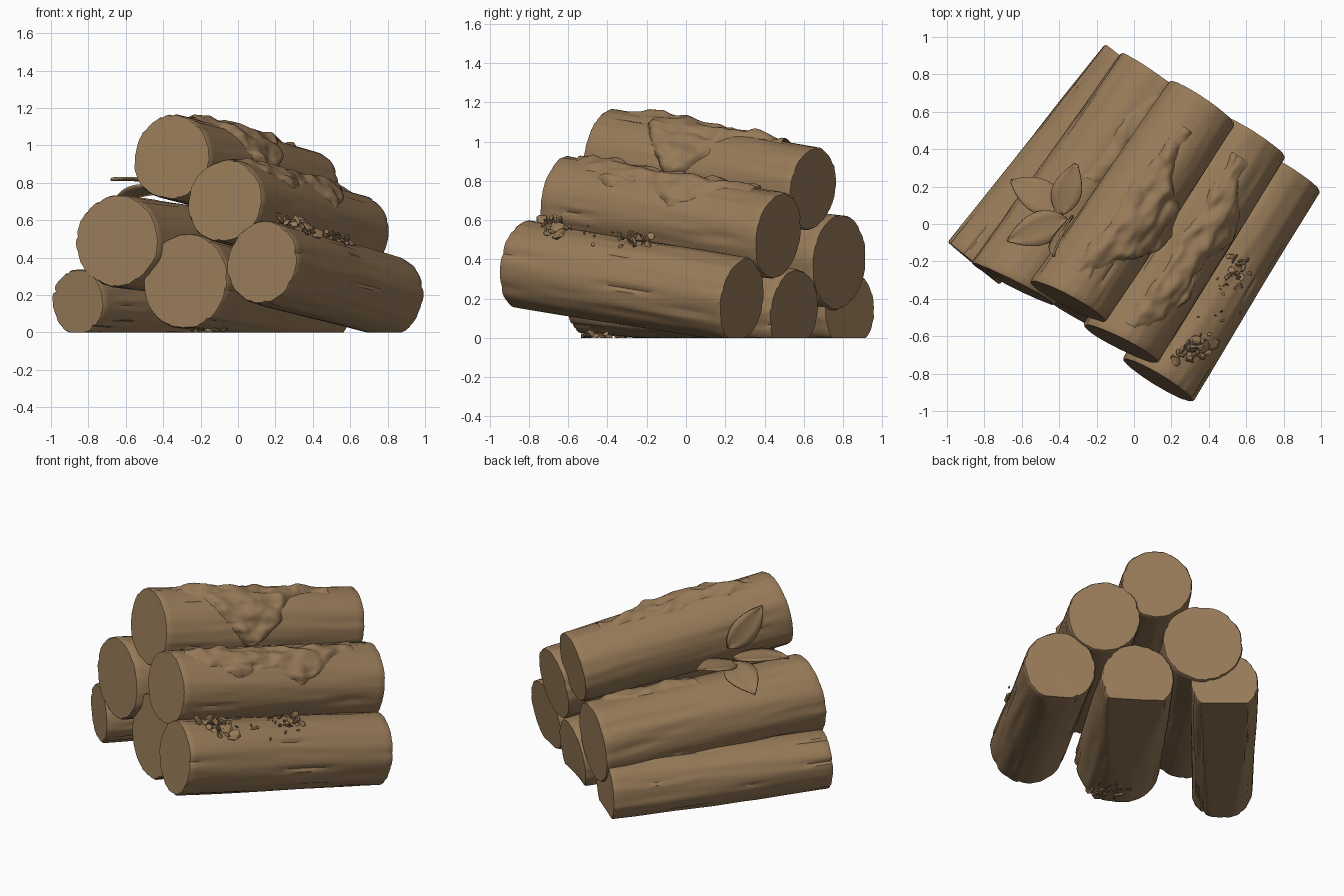
import bpy, bmesh, math, random
from mathutils import Vector, noise

if "Cube" in bpy.data.objects:
    bpy.data.objects.remove(bpy.data.objects["Cube"])

random.seed(4)
wood = bpy.data.materials.new("weathered brown")
wood.diffuse_color = (0.31, 0.195, 0.098, 1)
wood.use_nodes = True
wood.node_tree.nodes["Principled BSDF"].inputs["Base Color"].default_value = wood.diffuse_color


def finish(name, bm, angle=40):
    bmesh.ops.recalc_face_normals(bm, faces=bm.faces)
    me = bpy.data.meshes.new(name)
    bm.to_mesh(me)
    bm.free()
    me.materials.append(wood)
    me.shade_smooth()
    me.set_sharp_from_angle(angle=math.radians(angle))
    ob = bpy.data.objects.new(name, me)
    bpy.context.collection.objects.link(ob)
    return ob


class Log:
    """Tapered log axis with bark relief; phi 90 is up, phi 0 the right side."""
    def __init__(self, a, b, r0, r1, seed, skew=0.0):
        self.a, self.b, self.r0, self.r1, self.seed = Vector(a), Vector(b), r0, r1, seed
        self.skew = skew
        self.d = (self.b - self.a).normalized()
        self.right = Vector((self.d.y, -self.d.x, 0)).normalized()
        self.up = self.right.cross(self.d)

    def point(self, t, phi, off=0.0):
        c, s = math.cos(phi), math.sin(phi)
        k = self.seed * 7.3
        r = self.r0 + (self.r1 - self.r0) * t
        r += 0.008 * noise.noise(Vector((c * 1.3 + k, s * 1.3, t * 1.5)))
        r += 0.006 * noise.noise(Vector((c * 5 + k, s * 5, t * 1.5)))
        n = noise.noise(Vector((c * 9, s * 9 + k, t * 3)))
        r -= 0.010 * max(0, n - 0.25) / 0.4          # bark cracks
        r += off
        p = self.a.lerp(self.b, t) + (self.right * c + self.up * s) * r
        p += self.d * (self.skew * c * (1 - t))      # front end sawn slightly askew
        p.z = max(p.z, 0)                            # rests flat on the ground
        return p

    def build(self, name, segs=72, rings=30):
        bm = bmesh.new()
        ts = [0, 0.008] + [i / rings for i in range(1, rings)] + [0.992, 1]
        loops = []
        for i, t in enumerate(ts):
            end = i in (0, len(ts) - 1)
            loop = []
            for j in range(segs):
                ph = math.tau * j / segs
                chip = -0.005 - 0.008 * max(0, noise.noise(Vector((j * 0.45, self.seed, t * 9)))) if end else 0
                loop.append(bm.verts.new(self.point(t, ph, chip)))
            loops.append(loop)
        for l0, l1 in zip(loops, loops[1:]):
            for j in range(segs):
                k = (j + 1) % segs
                bm.faces.new((l0[j], l0[k], l1[k], l1[j]))
        for loop, p in ((loops[0], self.a), (loops[-1], self.b)):
            c = bm.verts.new(p)
            for j in range(segs):
                bm.faces.new((loop[j], loop[(j + 1) % segs], c))
        finish(name, bm)


logs = {
    "left_bottom_log": Log((-0.857, -0.21, 0.163), (0.0, 0.835, 0.135), 0.177, 0.2, 1),
    "left_middle_log": Log((-0.647, -0.32, 0.49), (0.125, 0.78, 0.385), 0.247, 0.24, 2, 0.035),
    "centre_bottom_log": Log((-0.28, -0.49, 0.275), (0.435, 0.55, 0.135), 0.257, 0.215, 3, 0.025),
    "right_bottom_log": Log((0.13, -0.835, 0.375), (0.81, 0.285, 0.19), 0.222, 0.215, 4),
    "right_upper_log": Log((-0.07, -0.64, 0.703), (0.625, 0.47, 0.52), 0.222, 0.22, 5, 0.02),
    "top_log": Log((-0.355, -0.412, 0.938), (0.367, 0.645, 0.758), 0.23, 0.213, 6, 0.025),
}
for name, lg in logs.items():
    lg.build(name)


# Moss: lumpy sheet over a log, sinking below the bark outside its outline
def moss(name, lg, t0, t1, low, high, thick, seed, nt=90, na=70):
    bm = bmesh.new()
    grid, sunk = [], set()
    for i in range(nt + 1):
        t = t0 + (t1 - t0) * i / nt
        row = []
        for j in range(na + 1):
            deg = -40 + 170 * j / na
            q = Vector((t * 8, deg / 26, seed))
            wob = 12 * noise.noise(q) + 6 * noise.noise(q * 2.2)
            m = min(deg - low(t) + wob, high(t) - deg + wob, (t - t0) * 130 + wob, (t1 - t) * 130 + wob)
            k = max(-1, min(1, m / 13))
            lump = thick * (0.75 + 0.7 * noise.noise(q * 1.5) + 0.2 * noise.noise(q * 3))
            off = lump * math.sqrt(k) if k > 0 else 0.012 * k
            v = bm.verts.new(lg.point(t, math.radians(deg), off))
            if k < -0.5:
                sunk.add(v)
            row.append(v)
        grid.append(row)
    for r0, r1 in zip(grid, grid[1:]):
        for j in range(na):
            quad = (r0[j], r0[j + 1], r1[j + 1], r1[j])
            if not all(v in sunk for v in quad):
                bm.faces.new(quad)
    bmesh.ops.delete(bm, geom=[v for v in bm.verts if not v.link_faces], context='VERTS')
    finish(name, bm, 70)


def dip(t, c, w):
    return max(0, 1 - abs(t - c) / w)


moss("top_log_moss", logs["top_log"], 0.1, 0.85,
     lambda t: 84 - 100 * dip(t, 0.43, 0.28), lambda t: 104, 0.034, 1.5)
moss("right_upper_moss", logs["right_upper_log"], 0.06, 0.88,
     lambda t: 68 - 30 * dip(t, 0.28, 0.2) - 48 * dip(t, 0.58, 0.22), lambda t: 96, 0.034, 8.2)
moss("left_middle_moss", logs["left_middle_log"], 0.5, 0.95,
     lambda t: 62, lambda t: 88, 0.026, 14.6)


# Leaves: pointed, slightly cupped blades with a centre crease
def leaf(name, base, tip, side, width, cup):
    base, tip = Vector(base), Vector(tip)
    axis = tip - base
    side = Vector(side)
    side = (side - axis * side.dot(axis) / axis.length_squared).normalized()
    nrm = axis.cross(side).normalized()
    if nrm.z < 0:
        nrm = -nrm
    bm = bmesh.new()
    rows = []
    for i in range(15):
        s = i / 14
        w = width * max(0.04, math.sin(math.pi * s ** 0.85)) ** 0.8
        rows.append([bm.verts.new(base + axis * s + side * w * u
                                  + nrm * (cup * math.sin(math.pi * s) + 0.12 * width * abs(u)))
                     for u in (-1, -0.5, 0, 0.5, 1)])
    for r0, r1 in zip(rows, rows[1:]):
        for j in range(4):
            bm.faces.new((r0[j], r0[j + 1], r1[j + 1], r1[j]))
    ob = finish(name, bm)
    mod = ob.modifiers.new("thickness", 'SOLIDIFY')
    mod.thickness = 0.01


top = logs["top_log"]
leaf("leaf_drooping", (-0.37, 0.06, 0.75), (-0.66, 0.23, 0.69), (0.5, 0.85, -0.25), 0.095, 0.025)
leaf("leaf_back", (-0.40, 0.05, 0.76), (-0.31, 0.32, 0.80), (1, -0.3, 0.1), 0.08, 0.01)
leaf("leaf_front", (-0.36, 0.03, 0.77), (-0.68, -0.09, 0.81), (-0.4, 0.9, 0), 0.09, 0.015)
leaf("leaf_on_top_log", top.point(0.32, math.radians(192), 0.01), top.point(0.12, math.radians(143), 0.01),
     top.d, 0.085, 0.022)


# Bark chips: small flattened shards scattered in clusters
def chips(name, places):
    bm = bmesh.new()
    for p, size in places:
        res = bmesh.ops.create_icosphere(bm, subdivisions=1, radius=1)
        ax = Vector((random.uniform(-1, 1), random.uniform(-1, 1), random.uniform(-0.4, 1))).normalized()
        for v in res["verts"]:
            co = v.co * random.uniform(0.6, 1.2)
            co -= ax * co.dot(ax) * 0.65
            v.co = p + co * size
            v.co.z = max(v.co.z, 0)
    finish(name, bm, 20)


lg = logs["right_bottom_log"]


def cluster(t, deg, st, sd, n, size):
    return [(lg.point(random.gauss(t, st), math.radians(random.gauss(deg, sd)),
                      random.uniform(0, 0.035)), size * random.uniform(0.5, 1.2)) for _ in range(n)]


chips("bark_chips_front", cluster(0.15, 70, 0.035, 11, 28, 0.036))
chips("bark_chips_back", cluster(0.53, 72, 0.045, 9, 20, 0.026))
chips("bark_chips_strewn", cluster(0.34, 66, 0.12, 10, 12, 0.014))
chips("ground_chips", [(Vector((random.uniform(-0.26, -0.06), random.uniform(-0.52, -0.32),
                                random.uniform(0.005, 0.025))), random.uniform(0.015, 0.035))
                       for _ in range(22)])
